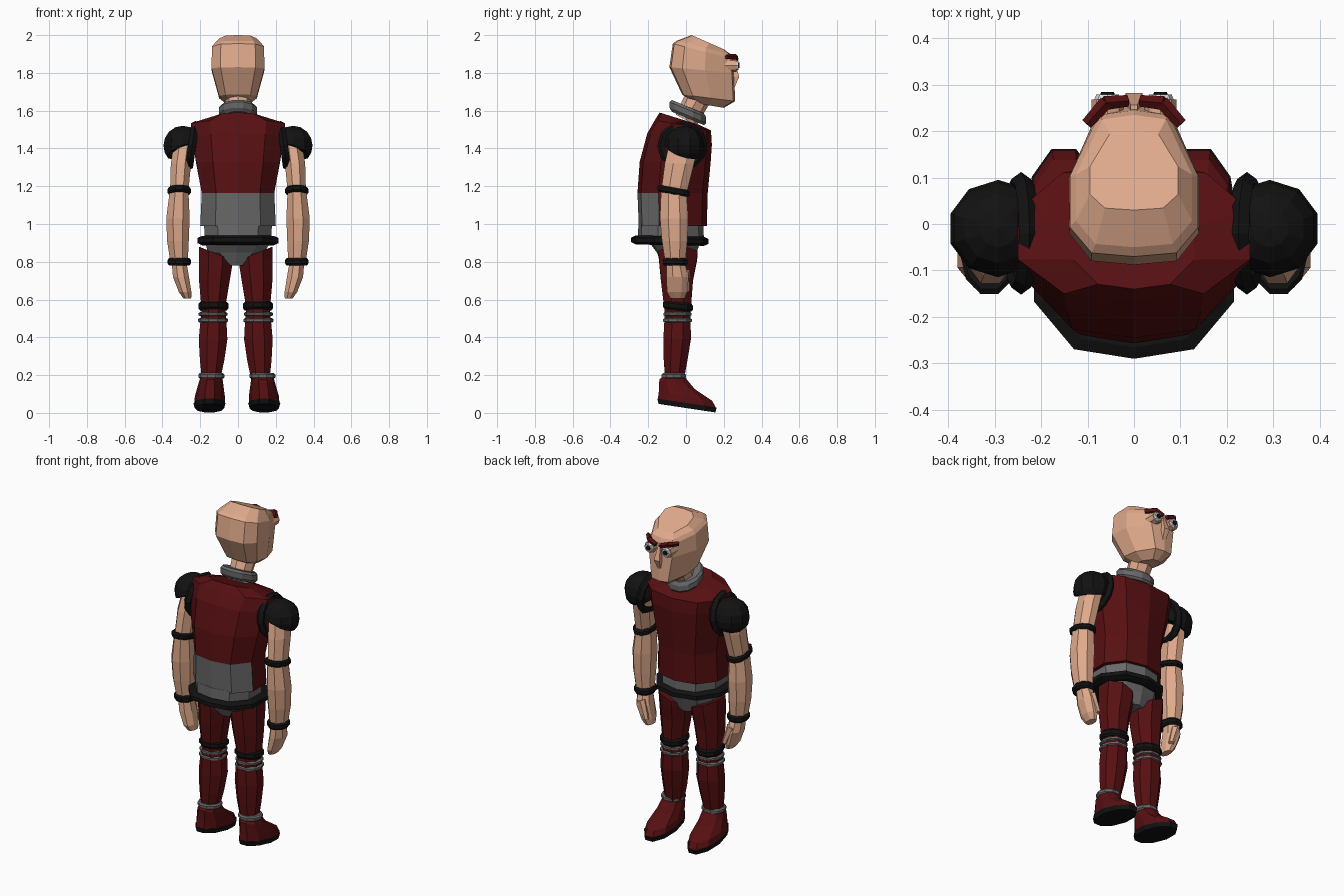
import bpy, bmesh, math
from mathutils import Vector

if "Cube" in bpy.data.objects:
    bpy.data.objects.remove(bpy.data.objects["Cube"])


def material(name, r, g, b):
    m = bpy.data.materials.new(name)
    m.diffuse_color = (r, g, b, 1)
    m.use_nodes = True
    m.node_tree.nodes["Principled BSDF"].inputs["Base Color"].default_value = m.diffuse_color
    return m


SKIN = material("skin", 0.74, 0.40, 0.26)
RED = material("dark red", 0.095, 0.005, 0.006)
BLACK = material("black", 0.006, 0.006, 0.006)
GREY = material("grey", 0.14, 0.14, 0.14)
WHITE = material("eye white", 0.75, 0.75, 0.75)


def finish(name, bm, *mats):
    bmesh.ops.recalc_face_normals(bm, faces=bm.faces)
    me = bpy.data.meshes.new(name)
    bm.to_mesh(me)
    bm.free()
    ob = bpy.data.objects.new(name, me)
    bpy.context.collection.objects.link(ob)
    for m in mats:
        me.materials.append(m)
    return ob


def circle(n):
    return [(math.sin(2 * math.pi * (i + .5) / n), -math.cos(2 * math.pi * (i + .5) / n)) for i in range(n)]


def mirrored(half):
    """Full outline from its right half, listed back to front."""
    return half + [(-x, y) for x, y in reversed(half) if x > 0]


# ring = (x, y, z, half width, half depth, slope along y, slope along x)
def loft(name, rings, mat, shape=8, side=1, shift=0):
    pts = circle(shape) if isinstance(shape, int) else shape
    bm = bmesh.new()
    loops = []
    for r in rings:
        cx, cy, cz, rx, ry, sy, sx = (list(r) + [0, 0])[:7]
        loops.append([bm.verts.new((side * (cx + u * rx) + shift, cy + v * ry,
                                    cz + sy * v * ry + sx * u * rx)) for u, v in pts])
    n = len(pts)
    for a, b in zip(loops, loops[1:]):
        for i in range(n):
            j = (i + 1) % n
            bm.faces.new((a[i], a[j], b[j], b[i]))
    bm.faces.new(loops[0])
    bm.faces.new(loops[-1])
    return finish(name, bm, mat)


def band(name, c, rx, ry, h, mat, slope=0, shape=10, side=1, shift=0):
    """Rounded cuff with a bulging middle."""
    rings = [(c[0], c[1], c[2] + t * h / 2, rx * k, ry * k, slope)
             for t, k in ((-1, .88), (-.5, 1), (.5, 1), (1, .88))]
    return loft(name, rings, mat, shape, side, shift)


def rod(name, p0, p1, r0, r1, mat, n=8):
    p0, p1 = Vector(p0), Vector(p1)
    d = p1 - p0
    bm = bmesh.new()
    bmesh.ops.create_cone(bm, cap_ends=True, segments=n, radius1=r0, radius2=r1, depth=d.length)
    mat4 = d.to_track_quat('Z', 'Y').to_matrix().to_4x4()
    mat4.translation = (p0 + p1) / 2
    bm.transform(mat4)
    return finish(name, bm, mat)


BODY = mirrored([(0, -1), (.6, -.9), (1, -.4), (1, .3), (.62, .85), (0, 1)])
HEAD = mirrored([(0, -1), (.66, -.95), (1, -.6), (1, .1), (.55, .93), (0, 1)])

# Head: rings given by back point, front point and half width
head = [(.05, 1.64, .20, 1.615, .05), (-.02, 1.685, .26, 1.65, .10),
        (-.088, 1.83, .255, 1.80, .14), (-.07, 1.955, .245, 1.875, .138),
        (-.05, 1.97, .235, 1.90, .125), (.03, 2.0, .20, 1.925, .095)]
loft("head", [(0, (a + c) / 2, (b + d) / 2, w, (c - a) / 2, (d - b) / (c - a))
              for a, b, c, d, w in head], SKIN, HEAD)
loft("nose", [(0, .245, 1.715, .012, .012), (0, .25, 1.78, .026, .045),
              (0, .245, 1.86, .01, .015)], SKIN, 4).name = "nose"
for s in (-1, 1):
    x = .057 * s
    rod("eye_socket", (x, .2, 1.84), (x, .268, 1.84), .036, .034, SKIN)
    rod("eyeball", (x, .26, 1.84), (x, .279, 1.84), .031, .024, WHITE)
    rod("pupil", (x, .275, 1.84), (x, .284, 1.84), .016, .014, BLACK)
    rod("brow_inner", (.014 * s, .265, 1.868), (.065 * s, .26, 1.885), .013, .016, RED, 5)
    rod("brow_outer", (.06 * s, .262, 1.884), (.102 * s, .215, 1.885), .016, .013, RED, 5)

# Neck and collar
rod("neck", (0, 0, 1.55), (0, .075, 1.69), .062, .07, SKIN)
band("collar", (0, .01, 1.59), .105, .10, .062, GREY, -.42, 12)

# Vest, with a grey panel on the lower back
vest = [(-.25, .99, .11, .99, .20), (-.257, 1.165, .115, 1.165, .192),
        (-.245, 1.33, .13, 1.32, .222), (-.205, 1.48, .137, 1.42, .24),
        (-.165, 1.55, .132, 1.495, .25), (-.14, 1.59, .07, 1.525, .13)]
torso = loft("vest", [(0, (a + c) / 2, (b + d) / 2, w, (c - a) / 2, (d - b) / (c - a))
                      for a, b, c, d, w in vest], RED, BODY)
torso.data.materials.append(GREY)
for f in torso.data.polygons:
    if f.center.z < 1.16 and f.normal.y < -.5:
        f.material_index = 1

# Waist, belt and hips
loft("waist", [(0, -.08, .91, .175, .175), (0, -.08, 1.0, .18, .172)], GREY, BODY)
band("belt", (0, -.085, .912, ), .215, .205, .048, BLACK, -.02, BODY)
loft("hips", [(-.01, -.045, .78, .05, .08), (-.01, -.05, .85, .15, .105),
              (0, -.06, .91, .175, .14)], GREY, BODY)

for s, tag in ((-1, "left"), (1, "right")):
    # Leg
    k = dict(side=s, shift=-.012)
    loft(tag + "_thigh", [(.118, -.045, .57, .07, .078), (.113, -.048, .70, .088, .092),
                          (.107, -.043, .80, .096, .107, 0, .2),
                          (.107, -.042, .845, .094, .112, 0, .4)], RED, 8, **k)
    band(tag + "_knee_band", (.118, -.043, .565), .08, .083, .045, BLACK, -.1, **k)
    band(tag + "_upper_shin_band", (.12, -.045, .523), .077, .078, .022, GREY, **k)
    band(tag + "_lower_shin_band", (.12, -.045, .49), .08, .08, .024, GREY, **k)
    loft(tag + "_shin", [(.13, -.06, .185, .054, .055), (.125, -.055, .28, .07, .068),
                         (.12, -.047, .39, .082, .079), (.118, -.045, .49, .074, .075),
                         (.118, -.045, .56, .066, .073)], RED, 8, **k)
    k["shift"] = -.006
    band(tag + "_ankle_band", (.135, -.065, .196), .069, .067, .03, GREY, **k)
    loft(tag + "_sole", [(.145, .005, .025, .078, .158, -.15),
                         (.145, .005, .052, .085, .165, -.15)], BLACK, 10, **k)
    loft(tag + "_shoe", [(.145, .005, .05, .081, .162, -.15), (.143, -.003, .09, .079, .148, -.18),
                         (.138, -.048, .152, .066, .098, -.27),
                         (.135, -.065, .19, .058, .062)], RED, 10, **k)

    # Arm
    k = dict(side=s, shift=0)
    loft(tag + "_upper_arm", [(.312, -.065, 1.16, .052, .074), (.302, -.035, 1.32, .058, .084),
                              (.285, -.005, 1.45, .055, .085)], SKIN, 8, **k)
    band(tag + "_elbow_band", (.311, -.065, 1.175), .063, .09, .036, BLACK, -.18, **k)
    loft(tag + "_forearm", [(.312, -.057, .80, .05, .058), (.318, -.06, .91, .062, .073),
                            (.318, -.063, 1.03, .067, .081),
                            (.312, -.065, 1.17, .054, .073)], SKIN, 8, **k)
    band(tag + "_wrist_band", (.311, -.057, .80), .061, .069, .04, BLACK, **k)
    loft(tag + "_hand", [(.268, -.045, .605, .022, .04), (.28, -.047, .64, .036, .058),
                         (.302, -.045, .72, .046, .064), (.312, -.055, .80, .042, .05)], SKIN, 8, **k)
    rod(tag + "_thumb", (.30 * s, -.005, .75), (.262 * s, .005, .645), .026, .016, SKIN, 6)

    # Shoulder cap: a dome trimmed by a slanted plane
    bm = bmesh.new()
    bmesh.ops.create_uvsphere(bm, u_segments=10, v_segments=8, radius=1)
    for v in bm.verts:
        v.co = (.292 + v.co.x * .108, -.01 + v.co.y * .105, 1.415 + v.co.z * .105)
        v.co.x *= s
    cut = bmesh.ops.bisect_plane(bm, geom=bm.verts[:] + bm.edges[:] + bm.faces[:],
                                 plane_co=(.31 * s, -.01, 1.375),
                                 plane_no=(.35 * s, .35, 1), clear_inner=True)
    bmesh.ops.contextual_create(bm, geom=[e for e in cut["geom_cut"]
                                          if isinstance(e, bmesh.types.BMEdge)])
    finish(tag + "_shoulder_cap", bm, BLACK)

    # Armhole trim
    bpy.ops.mesh.primitive_torus_add(major_segments=12, minor_segments=5, major_radius=.11,
                                     minor_radius=.022, location=(.243 * s, -.02, 1.415),
                                     rotation=(0, math.radians(90 - 8 * s), 0))
    trim = bpy.context.object
    trim.name = tag + "_armhole_trim"
    trim.data.materials.append(BLACK)
